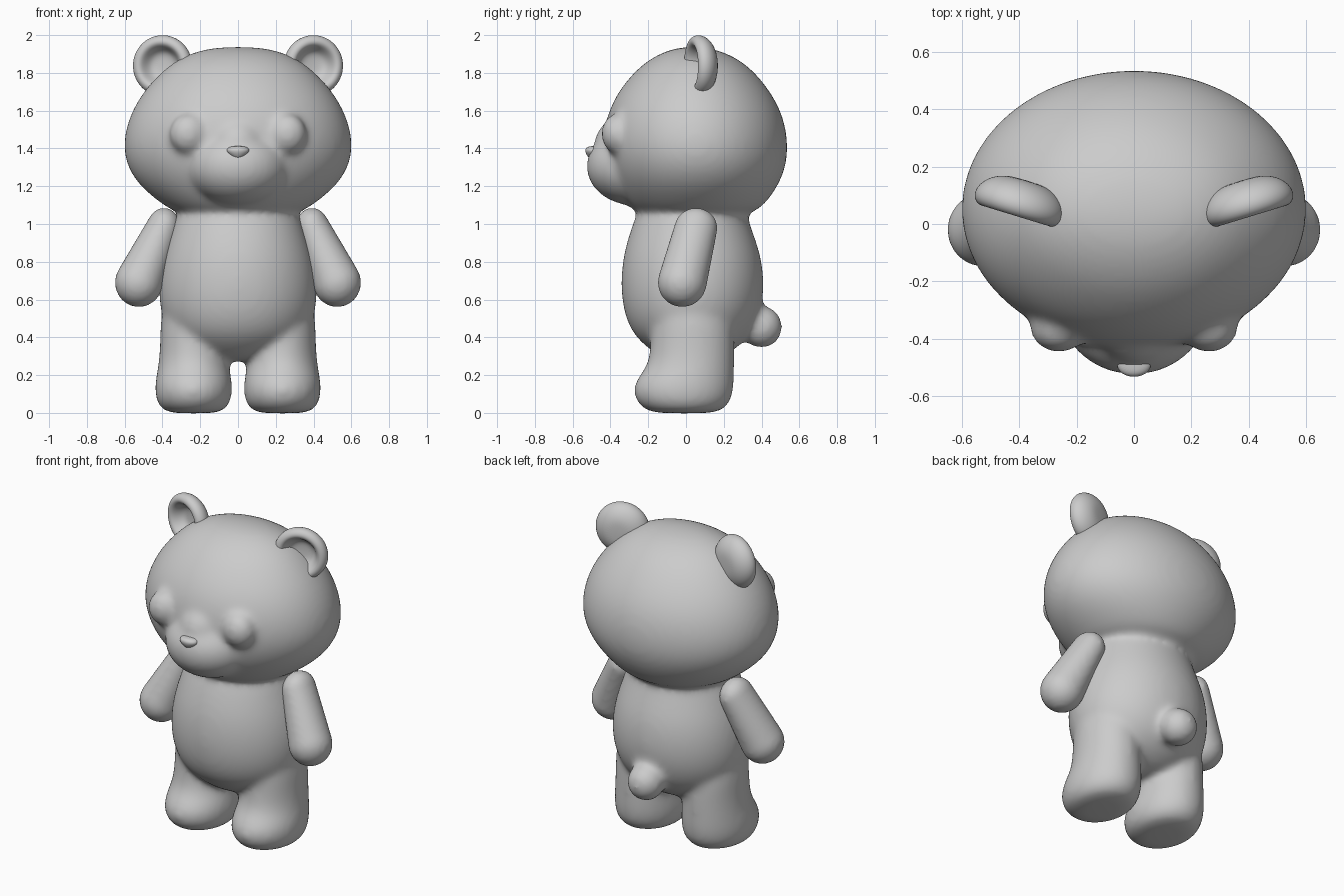
import bpy, bmesh, math
from mathutils import Matrix, Vector

cube = bpy.data.objects.get("Cube")
if cube:
    bpy.data.objects.remove(cube)

grey = bpy.data.materials.new("soft_grey")
grey.use_nodes = True
grey.diffuse_color = (0.6, 0.6, 0.6, 1)
grey.node_tree.nodes["Principled BSDF"].inputs["Base Color"].default_value = (0.6, 0.6, 0.6, 1)


def loft(bm, rings, cx=0, segs=28, matrix=Matrix()):
    """Skin a stack of ellipses given as (z, half width, front y, back y)."""
    loops = []
    for z, rx, front, back in rings:
        cy, ry = (front + back) / 2, (back - front) / 2
        turn = [math.tau * i / segs for i in range(segs)]
        loops.append([bm.verts.new(matrix @ Vector((cx + rx * math.cos(a), cy + ry * math.sin(a), z)))
                      for a in turn])
    for low, high in zip(loops, loops[1:]):
        for i in range(segs):
            j = (i + 1) % segs
            bm.faces.new((low[i], low[j], high[j], high[i]))
    bm.faces.new(loops[0][::-1])
    bm.faces.new(loops[-1])


def ball(bm, centre, radii):
    matrix = Matrix.Translation(centre) @ Matrix.Diagonal((*radii, 1))
    bmesh.ops.create_uvsphere(bm, u_segments=32, v_segments=16, radius=1, matrix=matrix)


def finish(name, bm, subdivide=0, voxel=0, smooth=0):
    """Turn the bmesh into an object, optionally fusing its pieces into one soft skin."""
    bmesh.ops.recalc_face_normals(bm, faces=bm.faces[:])
    mesh = bpy.data.meshes.new(name)
    bm.to_mesh(mesh)
    bm.free()
    obj = bpy.data.objects.new(name, mesh)
    bpy.context.collection.objects.link(obj)
    bpy.ops.object.select_all(action='DESELECT')
    obj.select_set(True)
    bpy.context.view_layer.objects.active = obj
    if subdivide:
        obj.modifiers.new("round", 'SUBSURF').levels = subdivide
    if voxel:
        fuse = obj.modifiers.new("fuse", 'REMESH')
        fuse.mode, fuse.voxel_size = 'VOXEL', voxel
    if smooth:
        soften = obj.modifiers.new("soften", 'SMOOTH')
        soften.factor, soften.iterations = 0.5, smooth
    for mod in list(obj.modifiers):
        bpy.ops.object.modifier_apply(modifier=mod.name)
    mesh.materials.clear()
    mesh.materials.append(grey)
    bpy.ops.object.shade_smooth()


# Head, muzzle and nose bridge
bm = bmesh.new()
loft(bm, [(1.035, .29, -.23, .325), (1.1, .4, -.315, .42), (1.2, .525, -.38, .49),
          (1.3, .59, -.42, .532), (1.4, .612, -.438, .543), (1.5, .6, -.436, .534),
          (1.6, .565, -.412, .505), (1.7, .505, -.362, .45), (1.8, .415, -.282, .37),
          (1.87, .325, -.2, .285), (1.918, .215, -.105, .185), (1.938, .09, -.015, .08)])
ball(bm, (0, -.265, 1.305), (.275, .265, .21))
ball(bm, (0, -.3, 1.42), (.16, .188, .16))

# Torso and tail, fused with the head
loft(bm, [(1.14, .3, -.23, .3), (1.0, .342, -.285, .338), (.85, .395, -.333, .397),
          (.7, .424, -.349, .418), (.55, .42, -.338, .405), (.42, .37, -.29, .35),
          (.33, .27, -.19, .26), (.27, .12, -.09, .14)])
ball(bm, (0, .4, .455), (.112, .112, .113))

for side in (-1, 1):
    # Leg with a rounded foot
    loft(bm, [(-.003, .11, -.15, .13), (.012, .165, -.215, .195), (.06, .2, -.268, .24),
              (.13, .208, -.285, .255), (.19, .2, -.255, .257), (.25, .188, -.205, .257),
              (.35, .178, -.188, .258), (.5, .178, -.185, .255), (.6, .15, -.15, .2)], cx=side * .235)
    # Softly bulging eye
    ball(bm, (side * .262, -.365, 1.478), (.102, .085, .108))
finish("head_and_body", bm, subdivide=2, voxel=.017, smooth=20)

for side, word in ((1, "left"), (-1, "right")):
    # Tapered arm: the hull of a shoulder and a rounded paw
    bm = bmesh.new()
    ball(bm, (side * .392, .053, .98), (.09, .114, .106))
    ball(bm, (side * .525, -.02, .69), (.127, .13, .13))
    hull = bmesh.ops.convex_hull(bm, input=bm.verts[:])
    inside = [v for v in hull["geom_interior"] if isinstance(v, bmesh.types.BMVert)]
    bmesh.ops.delete(bm, geom=inside, context='VERTS')
    finish(word + "_arm", bm, voxel=.015, smooth=6)

    # Cupped ear, a turned bowl with a thick rim
    pose = (Matrix.Translation((side * .395, .08, 1.838)) @ Matrix.Rotation(side * math.radians(17), 4, 'Z')
            @ Matrix.Rotation(math.radians(90), 4, 'X'))
    bowl = [(-.075, .05), (-.065, .1), (-.035, .145), (.005, .166), (.04, .16), (.058, .135),
            (.052, .11), (.02, .092), (-.012, .07), (-.02, .03)]
    bm = bmesh.new()
    loft(bm, [(z, r, -r, r) for z, r in bowl], matrix=pose)
    finish(word + "_ear", bm, subdivide=2)

# Nose, flat on top and narrowing downwards
bm = bmesh.new()
loft(bm, [(z, w, -.5 - d, -.45) for z, w, d in
          ((1.342, .015, .005), (1.355, .035, .02), (1.38, .06, .034), (1.4, .06, .034), (1.413, .035, .015))])
finish("nose", bm, subdivide=2)
